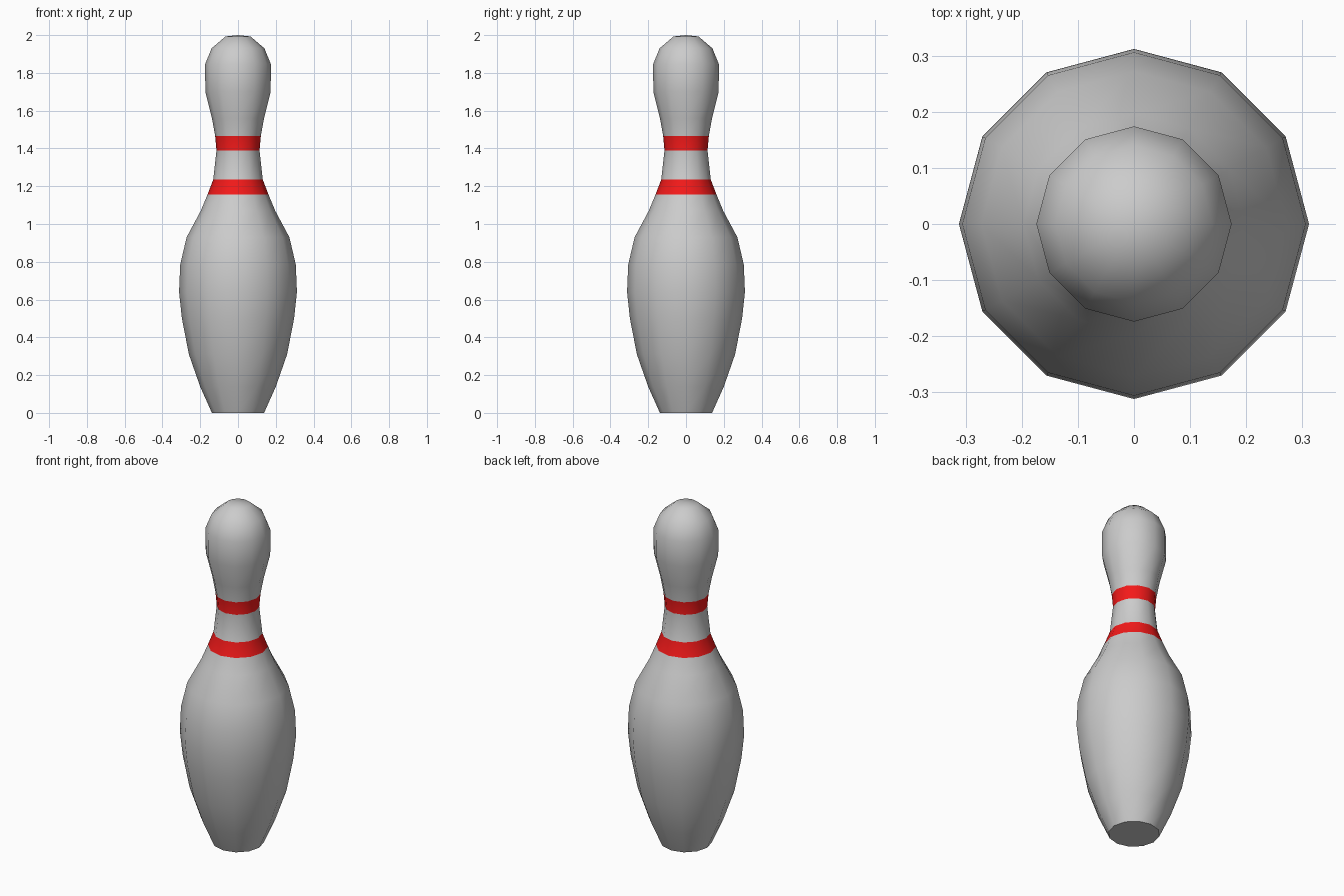
import bpy, bmesh, math

if "Cube" in bpy.data.objects:
    bpy.data.objects.remove(bpy.data.objects["Cube"])

SIDES = 12
# (radius, height) from base to crown
PROFILE = [(0.138, 0), (0.20, 0.138), (0.26, 0.31), (0.297, 0.50), (0.312, 0.64),
           (0.306, 0.785), (0.272, 0.93), (0.197, 1.07), (0.161, 1.157), (0.131, 1.235),
           (0.114, 1.39), (0.121, 1.467), (0.138, 1.56), (0.173, 1.70), (0.174, 1.846),
           (0.14, 1.93), (0.066, 1.993)]
STRIPES = (8, 10)  # profile spans painted red

red = bpy.data.materials.new("red_stripe")
red.diffuse_color = (0.9, 0.01, 0.01, 1)
red.use_nodes = True
red.node_tree.nodes["Principled BSDF"].inputs["Base Color"].default_value = red.diffuse_color

# Turned body: rings joined by quads, stripes painted on two spans
bm = bmesh.new()
rings = [[bm.verts.new((r * math.cos(2 * math.pi * i / SIDES),
                        r * math.sin(2 * math.pi * i / SIDES), z)) for i in range(SIDES)]
         for r, z in PROFILE]
for k, (low, high) in enumerate(zip(rings, rings[1:])):
    for i in range(SIDES):
        j = (i + 1) % SIDES
        face = bm.faces.new((low[i], low[j], high[j], high[i]))
        face.material_index = 1 if k in STRIPES else 0

# Flat base and shallow crown
bm.faces.new(rings[0][::-1])
tip = bm.verts.new((0, 0, 2))
for i in range(SIDES):
    bm.faces.new((rings[-1][i], rings[-1][(i + 1) % SIDES], tip))

mesh = bpy.data.meshes.new("bowling_pin")
bm.to_mesh(mesh)
bm.free()
mesh.materials.append(None)
mesh.materials.append(red)
pin = bpy.data.objects.new("bowling_pin", mesh)
bpy.context.collection.objects.link(pin)

# Smooth sides, crisp base rim
bpy.context.view_layer.objects.active = pin
pin.select_set(True)
bpy.ops.object.shade_smooth_by_angle(angle=math.radians(40))
